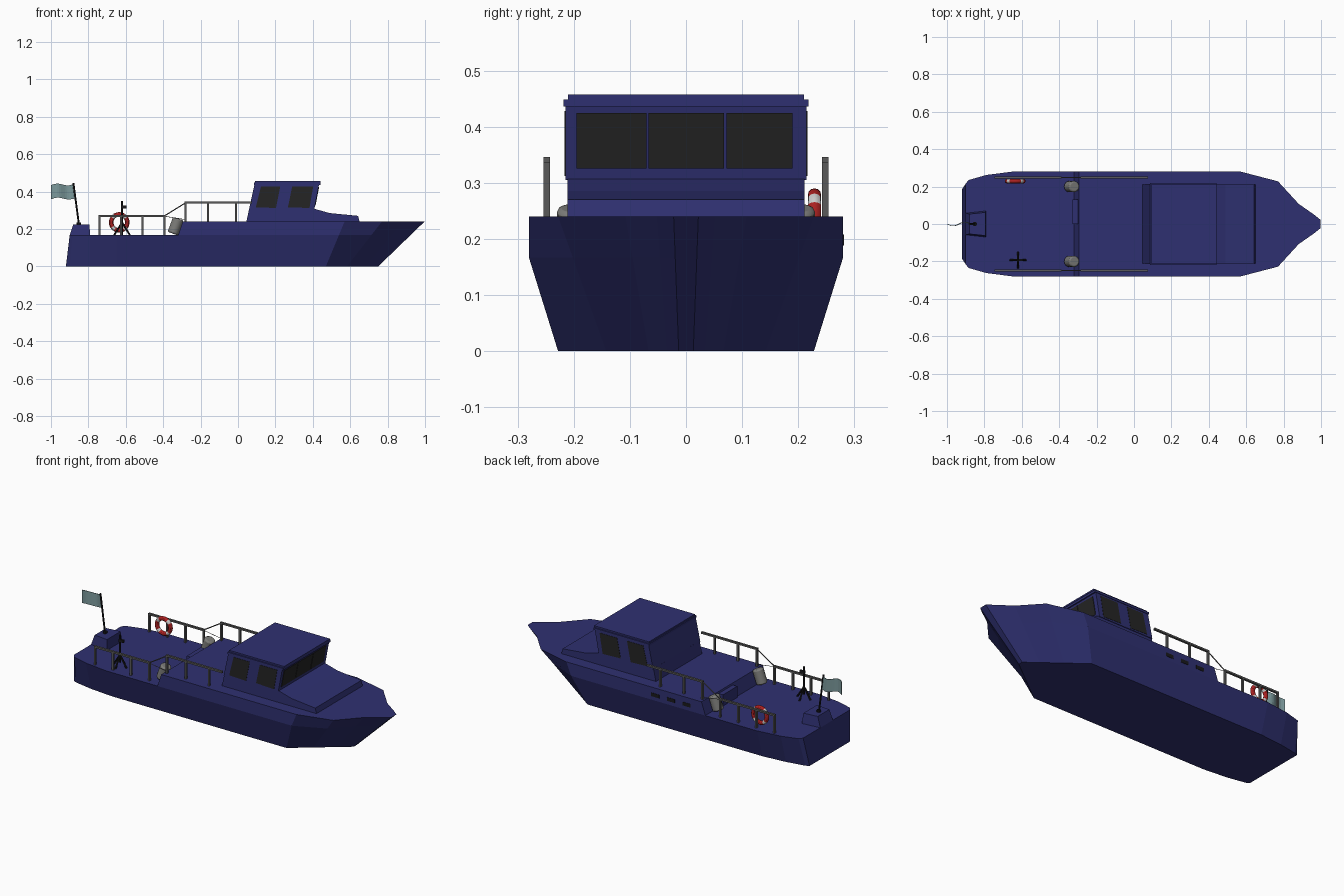
import bpy, bmesh, math
from mathutils import Vector

if "Cube" in bpy.data.objects:
    bpy.data.objects.remove(bpy.data.objects["Cube"])


def mat(name, r, g, b):
    m = bpy.data.materials.new(name)
    m.diffuse_color = (r, g, b, 1)
    m.use_nodes = True
    m.node_tree.nodes["Principled BSDF"].inputs["Base Color"].default_value = m.diffuse_color
    return m


NAVY = mat("navy", 0.028, 0.03, 0.165)
GLASS = mat("glass", 0.018, 0.018, 0.018)
STEEL = mat("steel", 0.1, 0.1, 0.1)
GREY = mat("grey", 0.2, 0.2, 0.19)
BLACK = mat("black", 0.01, 0.01, 0.012)
RED = mat("red", 0.4, 0.015, 0.015)
WHITE = mat("white", 0.75, 0.75, 0.75)
TEAL = mat("teal", 0.2, 0.32, 0.33)


def make(name, verts, faces, m):
    me = bpy.data.meshes.new(name)
    me.from_pydata([tuple(v) for v in verts], [], faces)
    bm = bmesh.new()
    bm.from_mesh(me)
    bmesh.ops.recalc_face_normals(bm, faces=bm.faces)
    bm.to_mesh(me)
    bm.free()
    me.materials.append(m)
    ob = bpy.data.objects.new(name, me)
    bpy.context.collection.objects.link(ob)
    return ob


def loft(name, a, b, m):
    """Closed solid between two rings with equal point counts."""
    n = len(a)
    faces = [(i, (i + 1) % n, n + (i + 1) % n, n + i) for i in range(n)]
    faces += [tuple(range(n))[::-1], tuple(range(n, 2 * n))]
    return make(name, list(a) + list(b), faces, m)


def prism(name, prof, y0, y1, m):
    """x-z profile extruded along y."""
    return loft(name, [(x, y0, z) for x, z in prof], [(x, y1, z) for x, z in prof], m)


def box(name, x0, x1, y0, y1, z0, z1, m):
    return prism(name, [(x0, z0), (x1, z0), (x1, z1), (x0, z1)], y0, y1, m)


def rod(name, a, b, r, m, sides=8):
    a, b = Vector(a), Vector(b)
    bpy.ops.mesh.primitive_cylinder_add(vertices=sides, radius=r, depth=(b - a).length,
                                        location=(a + b) / 2)
    ob = bpy.context.object
    ob.name = name
    ob.rotation_euler = (b - a).to_track_quat('Z', 'Y').to_euler()
    ob.data.materials.append(m)
    bpy.ops.object.shade_smooth_by_angle()
    return ob


# Hull: stations of deck x, deck half width, keel x, keel half width
Z1, Z2 = 0.167, 0.24
st = [(-0.90, 0.215, -0.92, 0.185), (-0.885, 0.235, -0.90, 0.195), (-0.79, 0.262, -0.79, 0.215),
      (-0.65, 0.28, -0.65, 0.228), (-0.31, 0.28, -0.31, 0.228), (0.57, 0.28, 0.47, 0.228)]
for x, y, t in [(0.77, 0.228, 0.4), (0.88, 0.108, 0.75), (0.96, 0.052, 0.9), (0.998, 0.022, 1)]:
    st.append((x, y, 0.47 + 0.28 * t, 0.228 - 0.215 * t))


def ring(half):
    return half + [(x, -y, z) for x, y, z in reversed(half)]


def mid(s):
    k = Z1 / Z2
    if s[0] < 0.5:
        return (s[0], s[1], Z1)
    y = s[1] if s[0] < 0.6 else s[3] + (s[1] - s[3]) * k
    return (s[2] + (s[0] - s[2]) * k, y, Z1)


loft("lower_hull", ring([(s[2], s[3], 0) for s in st]), ring([mid(s) for s in st]), NAVY)
fore = st[4:]
top = [(s[0], s[1], Z2) for s in fore]
top[0] = (-0.295, 0.28, Z2)
bot = [mid(s) for s in fore]
bot[0] = (-0.32, 0.28, Z1)
loft("upper_hull", ring(bot), ring(top), NAVY)
box("deck_step_door", -0.328, -0.30, 0.0, 0.13, Z1, 0.232, NAVY)

# Portholes on the far side
for i in range(3):
    x = -0.2 + 0.1 * i
    box(f"porthole_{i}", x - 0.025, x + 0.025, 0.27, 0.282, 0.188, 0.208, BLACK)

# Deckhouse with sloping front, wheelhouse and roof
prism("deckhouse", [(0.045, Z2), (0.65, Z2), (0.642, 0.27), (0.49, 0.285), (0.41, 0.307), (0.06, 0.31)],
      -0.211, 0.211, NAVY)
prism("wheelhouse", [(0.059, 0.305), (0.408, 0.305), (0.433, 0.437), (0.088, 0.437)],
      -0.215, 0.215, NAVY)
box("roof_edge", 0.085, 0.44, -0.218, 0.218, 0.436, 0.448, NAVY)
box("roof", 0.09, 0.442, -0.21, 0.21, 0.448, 0.457, NAVY)

# Windows: sides mirrored, three panes in front
for s in (-1, 1):
    for i, (a, b, c, d) in enumerate([(0.095, 0.203, 0.226, 0.123), (0.267, 0.382, 0.402, 0.29)]):
        prism(f"side_window_{i}", [(a, 0.316), (b, 0.312), (c, 0.428), (d, 0.428)],
              s * 0.21, s * 0.2165, GLASS)


def front_x(z):
    return 0.408 + (z - 0.305) * 0.189


for i, (y0, y1) in enumerate([(-0.195, -0.07), (-0.067, 0.068), (0.072, 0.19)]):
    prism(f"front_window_{i}", [(front_x(z) + d, z) for z, d in
                                [(0.325, -0.01), (0.325, 0.003), (0.424, 0.003), (0.424, -0.01)]],
          y0, y1, GLASS)

# Railings on both sides
for s in (-1, 1):
    y = s * 0.248
    for x in (-0.74, -0.625, -0.51, -0.393):
        box("aft_rail_post", x - 0.005, x + 0.005, y - 0.006, y + 0.006, Z1, 0.27, STEEL)
    for x in (-0.28, -0.16, -0.01):
        box("fore_rail_post", x - 0.005, x + 0.005, y - 0.006, y + 0.006, Z2, 0.342, STEEL)
    box("aft_rail", -0.745, -0.388, y - 0.006, y + 0.006, 0.265, 0.275, STEEL)
    box("fore_rail", -0.285, 0.075, y - 0.006, y + 0.006, 0.336, 0.346, STEEL)
    rod("rail_link", (-0.393, y, 0.27), (-0.28, y, 0.34), 0.003, STEEL, 6)
    rod("rail_wire", (-0.393, y, 0.268), (-0.28, y, 0.25), 0.0015, STEEL, 6)
    # Raft canister leaning against the deck step
    can = rod("raft_canister", (-0.348, s * 0.2, 0.175), (-0.319, s * 0.2, 0.255), 0.03, GREY, 16)
    bev = can.modifiers.new("rounded", 'BEVEL')
    bev.width = 0.008
    bev.segments = 2

# Lifebuoy with white bands
bpy.ops.mesh.primitive_torus_add(major_segments=32, minor_segments=12, major_radius=0.043,
                                 minor_radius=0.012, location=(-0.635, 0.229, 0.235),
                                 rotation=(math.pi / 2, 0, 0))
buoy = bpy.context.object
buoy.name = "lifebuoy"
buoy.data.materials.append(RED)
buoy.data.materials.append(WHITE)
for p in buoy.data.polygons:
    a = math.degrees(math.atan2(p.center.y, p.center.x)) % 90
    p.material_index = int(abs(a - 45) < 11)
bpy.ops.object.shade_smooth_by_angle()

# Deck stand: post, four legs and a short arm
cx, cy = -0.62, -0.193
rod("stand_post", (cx, cy, 0.19), (cx, cy, 0.35), 0.005, BLACK)
for k in range(4):
    a = k * math.pi / 2
    rod("stand_leg", (cx, cy, 0.235), (cx + 0.042 * math.cos(a), cy + 0.042 * math.sin(a), Z1),
        0.005, BLACK)
box("stand_arm", cx - 0.005, cx + 0.025, cy - 0.006, cy + 0.006, 0.31, 0.325, BLACK)

# Stern locker
loft("stern_locker",
     [(-0.9, -0.058, Z1), (-0.79, -0.07, Z1), (-0.79, 0.07, Z1), (-0.9, 0.058, Z1)],
     [(-0.88, -0.053, 0.225), (-0.795, -0.062, 0.225), (-0.795, 0.062, 0.225), (-0.88, 0.053, 0.225)],
     NAVY)

# Flagpole and waving flag
rod("flagpole", (-0.85, 0, 0.22), (-0.88, 0, 0.445), 0.005, BLACK)
rod("flagpole_foot", (-0.85, 0, 0.222), (-0.851, 0, 0.235), 0.012, BLACK)
N = 12
fv = []
for i in range(N + 1):
    t = i / N
    w = math.sin(t * 2 * math.pi)
    for z in (0.365, 0.44):
        fv.append((-0.878 - 0.12 * t + (0.008 if z < 0.4 else 0) * (1 - t), 0.01 * w,
                   z - 0.006 * w - 0.005 * t))
flag = make("flag", fv, [(2 * i, 2 * i + 1, 2 * i + 3, 2 * i + 2) for i in range(N)], TEAL)
sol = flag.modifiers.new("thickness", 'SOLIDIFY')
sol.thickness = 0.003
sol.offset = 0
